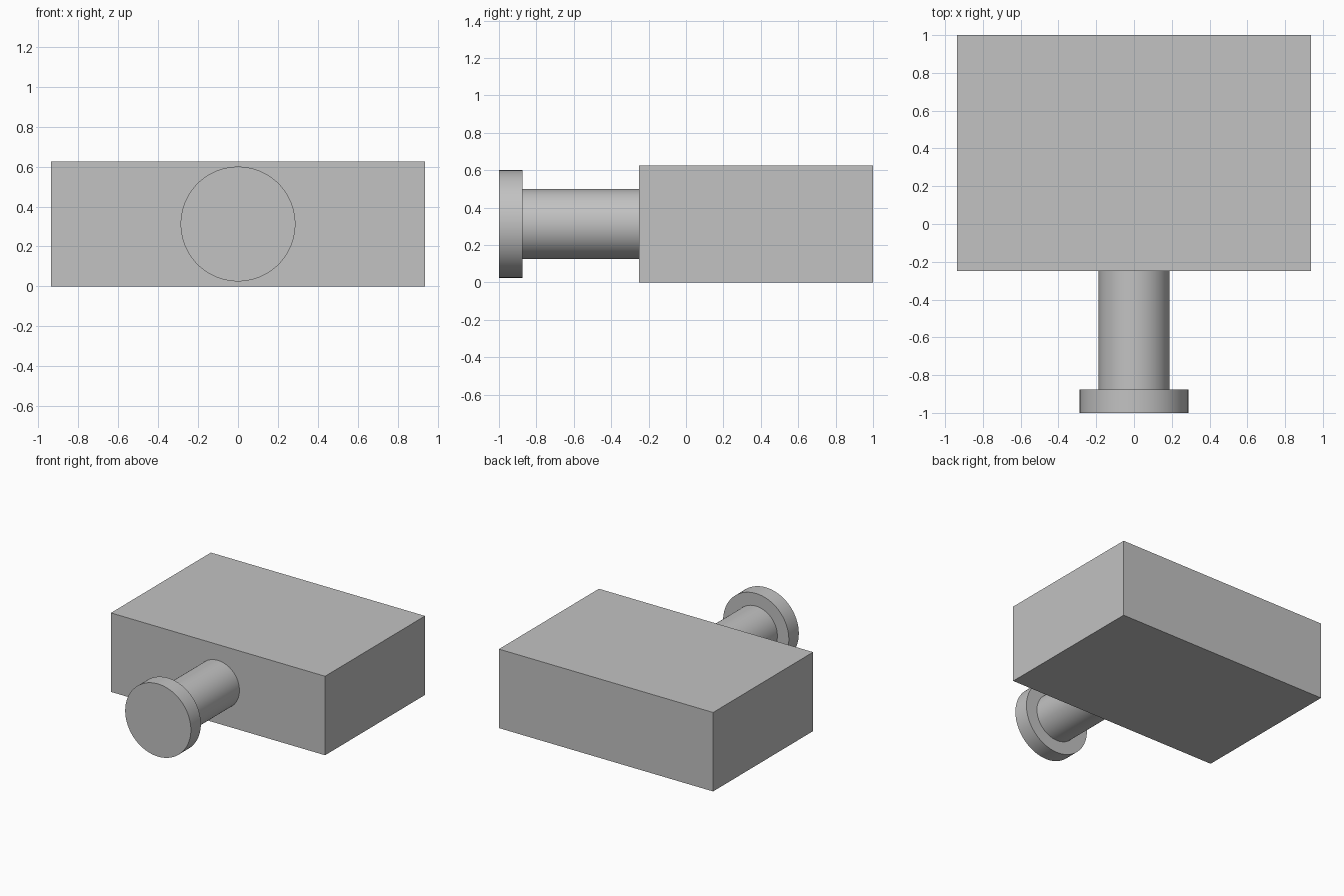
import bpy
import math

cube = bpy.data.objects.get("Cube")
if cube:
    bpy.data.objects.remove(cube, do_unlink=True)

# Single grey material
grey = bpy.data.materials.new("light grey")
grey.use_nodes = True
colour = (0.54, 0.54, 0.54, 1)
grey.diffuse_color = colour
grey.node_tree.nodes["Principled BSDF"].inputs["Base Color"].default_value = colour

AXIS_Z = 0.3125


def finish(name):
    obj = bpy.context.object
    obj.name = name
    obj.data.materials.append(grey)
    return obj


def rod(name, radius, y_front, y_back):
    """Round part lying along y."""
    bpy.ops.mesh.primitive_cylinder_add(
        vertices=96, radius=radius, depth=y_back - y_front,
        location=(0, (y_front + y_back) / 2, AXIS_Z),
        rotation=(math.pi / 2, 0, 0))
    bpy.ops.object.shade_smooth_by_angle(angle=math.radians(30))
    return finish(name)


# Rectangular body
bpy.ops.mesh.primitive_cube_add(size=1, location=(0, 0.375, AXIS_Z))
body = finish("body_block")
body.scale = (1.875, 1.25, 0.625)
bpy.ops.object.transform_apply(location=False, rotation=False, scale=True)

# Shaft and end flange
rod("shaft", 0.1875, -0.875, -0.25)
rod("end_flange", 0.2875, -1.0, -0.875)
